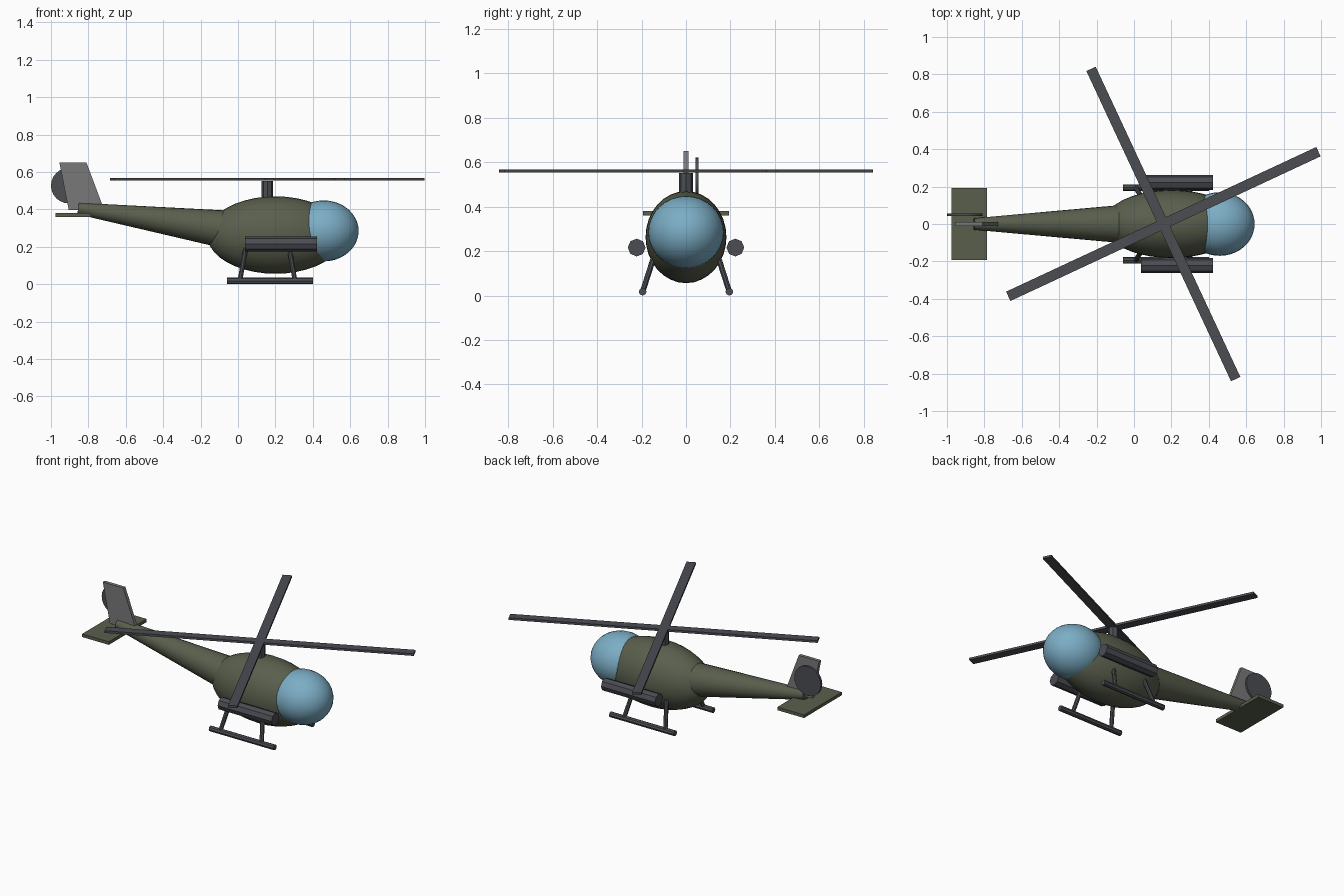
import bpy, bmesh, math
from mathutils import Matrix, Vector

cube = bpy.data.objects.get("Cube")
if cube:
    bpy.data.objects.remove(cube, do_unlink=True)


def material(name, rgb):
    mat = bpy.data.materials.new(name)
    mat.use_nodes = True
    mat.diffuse_color = (*rgb, 1)
    mat.node_tree.nodes["Principled BSDF"].inputs["Base Color"].default_value = (*rgb, 1)
    return mat


OLIVE = material("olive_green", (0.1, 0.113, 0.073))
GLASS = material("canopy_blue", (0.2, 0.42, 0.56))
DARK = material("dark_grey", (0.07, 0.074, 0.086))
GREY = material("fin_grey", (0.19, 0.19, 0.19))


def finish(name, bm, mat, smooth=False):
    bmesh.ops.recalc_face_normals(bm, faces=bm.faces)
    mesh = bpy.data.meshes.new(name)
    bm.to_mesh(mesh)
    bm.free()
    mesh.materials.append(mat)
    obj = bpy.data.objects.new(name, mesh)
    bpy.context.collection.objects.link(obj)
    if smooth:
        bpy.ops.object.select_all(action='DESELECT')
        obj.select_set(True)
        bpy.context.view_layer.objects.active = obj
        bpy.ops.object.shade_smooth_by_angle(angle=math.radians(35))
    return obj


def ellipsoid(name, centre, radii, mat):
    bm = bmesh.new()
    # poles lie along the length of the aircraft
    place = (Matrix.Translation(centre) @ Matrix.Diagonal((*radii, 1))
             @ Matrix.Rotation(math.pi / 2, 4, 'Y'))
    bmesh.ops.create_uvsphere(bm, u_segments=32, v_segments=20, radius=1, matrix=place)
    finish(name, bm, mat, True)


def tube(name, start, end, r1, r2, mat, sides=8, smooth=False):
    a, b = Vector(start), Vector(end)
    turn = (b - a).to_track_quat('Z', 'Y').to_matrix().to_4x4()
    bm = bmesh.new()
    bmesh.ops.create_cone(bm, cap_ends=True, segments=sides, radius1=r1, radius2=r2,
                          depth=(b - a).length,
                          matrix=Matrix.Translation((a + b) / 2) @ turn)
    finish(name, bm, mat, smooth)


def box(name, centre, size, mat, angle=0):
    bm = bmesh.new()
    place = (Matrix.Translation(centre) @ Matrix.Rotation(math.radians(angle), 4, 'Z')
             @ Matrix.Diagonal((*size, 1)))
    bmesh.ops.create_cube(bm, size=1, matrix=place)
    finish(name, bm, mat)


# Fuselage, canopy and tail boom
ellipsoid("fuselage", (0.2, 0, 0.263), (0.365, 0.182, 0.207), OLIVE)
ellipsoid("canopy", (0.458, 0, 0.285), (0.187, 0.17, 0.163), GLASS)
tube("tail_boom", (-0.086, 0, 0.296), (-0.855, 0, 0.405), 0.1, 0.031, OLIVE, 24, True)

# Tail surfaces
box("tailplane", (-0.88, 0, 0.37), (0.19, 0.385, 0.02), OLIVE)
bm = bmesh.new()
outline = [(-0.905, 0.397), (-0.715, 0.397), (-0.81, 0.65), (-0.955, 0.65)]
side = bm.faces.new([bm.verts.new((x, -0.011, z)) for x, z in outline])
sweep = bmesh.ops.extrude_face_region(bm, geom=[side])
bmesh.ops.translate(bm, vec=(0, 0.022, 0),
                    verts=[v for v in sweep["geom"] if isinstance(v, bmesh.types.BMVert)])
finish("tail_fin", bm, GREY)
tube("tail_rotor_disc", (-0.905, 0.042, 0.527), (-0.905, 0.056, 0.527),
     0.095, 0.095, DARK, 24, True)

# Main rotor: mast and two crossed bars forming four blades
tube("rotor_mast", (0.157, 0, 0.44), (0.157, 0, 0.552), 0.031, 0.031, DARK)
for i in range(2):
    box(f"rotor_blade_pair_{i + 1}", (0.157, 0, 0.561), (1.83, 0.055, 0.014),
        DARK, 25 + 90 * i)

# Pods and landing skids on both sides
for label, s in (("near", -1), ("far", 1)):
    tube(f"{label}_side_pod", (0.038, s * 0.222, 0.216), (0.422, s * 0.222, 0.216),
         0.04, 0.04, DARK)
    tube(f"{label}_skid", (-0.06, s * 0.195, 0.0175), (0.4, s * 0.195, 0.0175),
         0.0175, 0.0175, DARK)
    for part, foot, top in (("rear", 0.01, 0.046), ("front", 0.305, 0.269)):
        tube(f"{label}_{part}_strut", (foot, s * 0.195, 0.0175), (top, s * 0.13, 0.22),
             0.013, 0.013, DARK)
